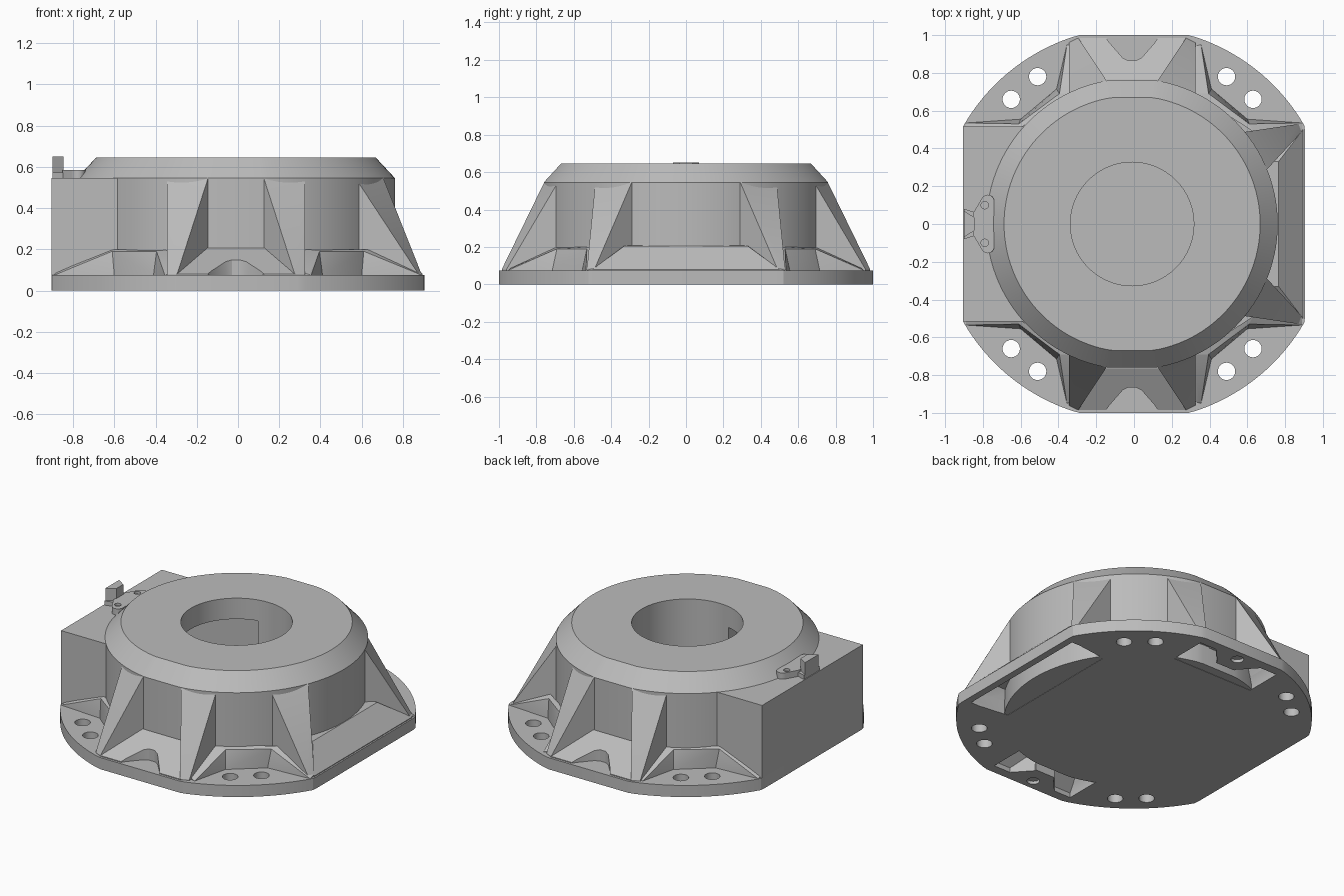
import bpy, bmesh
from math import cos, sin, tau, radians
from mathutils import Matrix

cube = bpy.data.objects.get("Cube")
if cube:
    bpy.data.objects.remove(cube)

GREY = (0.5, 0.5, 0.5)
mat = bpy.data.materials.new("cast_grey")
mat.use_nodes = True
mat.diffuse_color = (*GREY, 1)
for node in mat.node_tree.nodes:
    if node.type == 'BSDF_PRINCIPLED':
        node.inputs["Base Color"].default_value = (*GREY, 1)

CX = -0.01          # axis of the drum
DECK = 0.075        # flange top
SHOULDER = 0.545    # top of the straight drum wall
TOP = 0.645


def finish(name, bm):
    mesh = bpy.data.meshes.new(name)
    bm.to_mesh(mesh)
    bm.free()
    mesh.materials.append(mat)
    ob = bpy.data.objects.new(name, mesh)
    bpy.context.scene.collection.objects.link(ob)
    return ob


def hull(name, points):
    """Convex solid around the points."""
    bm = bmesh.new()
    for p in points:
        bm.verts.new(p)
    bmesh.ops.remove_doubles(bm, verts=bm.verts[:], dist=1e-5)
    res = bmesh.ops.convex_hull(bm, input=bm.verts[:])
    loose = {v for v in res["geom_interior"] + res["geom_unused"]
             if isinstance(v, bmesh.types.BMVert) and v.is_valid}
    if loose:
        bmesh.ops.delete(bm, geom=list(loose), context='VERTS')
    bmesh.ops.dissolve_limit(bm, angle_limit=0.005, verts=bm.verts[:], edges=bm.edges[:])
    bmesh.ops.recalc_face_normals(bm, faces=bm.faces[:])
    return finish(name, bm)


def prism(name, outline, z0, z1):
    return hull(name, [(x, y, z) for x, y in outline for z in (z0, z1)])


def skirted(name, points, z=0.02):
    """Solid below the given upper points."""
    return hull(name, points + [(x, y, z) for x, y, _ in points])


def circle(r, n, x=0, y=0):
    return [(x + r * cos(tau * i / n), y + r * sin(tau * i / n)) for i in range(n)]


def box(x0, x1, y):
    return [(x0, -y), (x1, -y), (x1, y), (x0, y)]


def clamp(v, m):
    return max(-m, min(m, v))


def boolean(ob, tools, op='DIFFERENCE'):
    for t in tools:
        t.hide_render = True
        m = ob.modifiers.new("cut", 'BOOLEAN')
        m.operation, m.solver, m.object = op, 'EXACT', t
    bpy.context.view_layer.update()
    dg = bpy.context.evaluated_depsgraph_get()
    mesh = bpy.data.meshes.new_from_object(ob.evaluated_get(dg))
    ob.modifiers.clear()
    ob.data = mesh


def discard(tools):
    for t in tools:
        bpy.data.objects.remove(t)


# Flange, a disc with four flats
flange = prism("flange", [(clamp(x, 0.905), clamp(y, 1.0)) for x, y in circle(1.042, 180)], 0, DECK)

# Bolt holes
holes = []
for sy in (-1, 1):
    holes.append(prism("hole_cutter", circle(0.038, 24, CX, sy * 0.93), -0.1, 0.3))
    for sx in (-1, 1):
        for x, y in ((0.5, 0.78), (0.64, 0.66)):
            holes.append(prism("hole_cutter", circle(0.046, 24, CX + sx * x, sy * y), -0.1, 0.3))

# Hollows below the ramps: one wide on the left, three joined at front and back
side_pocket = [hull("pocket_cutter", [(x, s * y, z) for s in (-1, 1) for x, y, z in (
    (0.86, 0.46, -0.1), (0.6, 0.46, -0.1), (0.86, 0.46, 0.03),
    (0.78, 0.4, 0.14), (0.6, 0.4, 0.14))])]
end_pockets = []
for sy in (-1, 1):
    for sx in (-1, 1):
        low = [(0.17, 0.94), (0.29, 0.94), (0.29, 0.7), (0.07, 0.7), (0.07, 0.83)]
        high = [(0.25, 0.82), (0.25, 0.7), (0.07, 0.7), (0.07, 0.82)]
        end_pockets.append(hull("pocket_cutter",
            [(CX + sx * x, sy * y, z) for x, y in low for z in (-0.1, 0.03)]
            + [(CX + sx * x, sy * y, 0.13) for x, y in high]))
    end_pockets.append(prism("pocket_cutter",
        [(CX + x, sy * y) for x in (-0.08, 0.08) for y in (0.7, 0.82)], -0.1, 0.125))

boolean(flange, holes + side_pocket + end_pockets)

# Drum with bevelled shoulder, slightly flattened at front and back
drum = hull("drum", [(x, clamp(y, 0.986 * r), z)
                     for r, z in ((0.771, 0.002), (0.771, SHOULDER), (0.678, TOP))
                     for x, y in circle(r, 120, CX)])
housing = prism("housing", box(-0.905, -0.2, 0.515), 0.002, SHOULDER)
bore = prism("bore_cutter", circle(0.327, 64, CX), 0.05, 1)
chamber = prism("chamber_cutter", box(-0.75, -0.08, 0.4), 0.05, 0.51)
boolean(drum, [housing], 'UNION')
boolean(drum, [chamber, bore])
discard([housing, bore, chamber])

# Front and back: low ramp with a notch round the bolt, and two tall ribs
for sy, end in ((-1, "front"), (1, "back")):
    ramp = skirted(end + "_ramp", [(CX + s * x, sy * y, z) for s in (-1, 1) for x, y, z in (
        (0.15, 0.7, 0.21), (0.15, 0.765, 0.205), (0.29, 0.985, 0.08))])
    notch = prism("notch_cutter", [(CX + s * x, sy * y) for s in (-1, 1) for x, y in (
        (0.16, 1.02), (0.12, 0.96), (0.05, 0.88), (0.02, 0.865))], DECK, 0.5)
    boolean(ramp, end_pockets + [notch])
    discard([notch])
    for sx, side in ((-1, "right"), (1, "left")):
        rib = skirted(end + "_rib_" + side, [(CX + sx * x, sy * y, z) for x, y, z in (
            (0.335, 0.685, SHOULDER), (0.135, 0.758, SHOULDER), (0.135, 0.7, 0.5),
            (0.285, 0.985, 0.08), (0.335, 0.96, 0.08))])
        boolean(rib, end_pockets)

# Left side: wide low ramp and two tall ribs
ramp = skirted("left_ramp", [(x, s * y, z) for s in (-1, 1) for x, y, z in (
    (0.6, 0.33, 0.21), (0.765, 0.33, 0.205), (0.895, 0.5, 0.08))])
boolean(ramp, side_pocket)
for s, end in ((-1, "front"), (1, "back")):
    rib = skirted("left_rib_" + end, [(x, s * y, z) for x, y, z in (
        (0.57, 0.485, SHOULDER), (0.705, 0.29, SHOULDER), (0.6, 0.3, 0.5),
        (0.89, 0.49, 0.08), (0.875, 0.53, 0.08))])
    boolean(rib, side_pocket)
discard(holes + side_pocket + end_pockets)

# Sloped ledges behind the four corner bolt pads
inner = [(0.89, 0.49, 0.085), (0.63, 0.49, 0.2), (0.32, 0.69, 0.2), (0.32, 0.94, 0.085)]
outer = [(0.89, 0.535, DECK), (0.6, 0.555, DECK), (0.41, 0.715, DECK), (0.355, 0.95, DECK)]
crest = [(0.88, 0.525, 0.085), (0.61, 0.53, 0.19), (0.395, 0.69, 0.19), (0.345, 0.94, 0.085)]
for sx in (-1, 1):
    for sy in (-1, 1):
        for i in range(3):
            skirted("corner_ledge", [(sx * x, sy * y, z) for line in (inner, crest, outer)
                                     for x, y, z in line[i:i + 2]])

# Latch bracket on the housing
plate = prism("latch_plate", circle(0.035, 16, -0.775, 0.12) + circle(0.035, 16, -0.775, -0.12)
              + [(-0.85, 0.06), (-0.85, -0.06)], 0.54, 0.585)
plate_holes = [prism("hole_cutter", circle(0.02, 16, -0.79, s * 0.1), 0.57, 0.7) for s in (-1, 1)]
boolean(plate, plate_holes)
discard(plate_holes)
prism("latch_foot", [(-0.9, 0.08), (-0.9, -0.08), (-0.835, -0.06), (-0.835, 0.06)], 0.54, 0.572)
prism("latch_post", [(-0.9, 0.07), (-0.9, -0.07), (-0.845, -0.035), (-0.845, 0.035)], 0.56, 0.65)

# Smooth round walls, crisp edges
for ob in bpy.context.scene.objects:
    if ob.type == 'MESH' and ob.data.materials and ob.data.materials[0] == mat:
        ob.data.polygons.foreach_set("use_smooth", [True] * len(ob.data.polygons))
        ob.data.set_sharp_from_angle(angle=radians(25))
